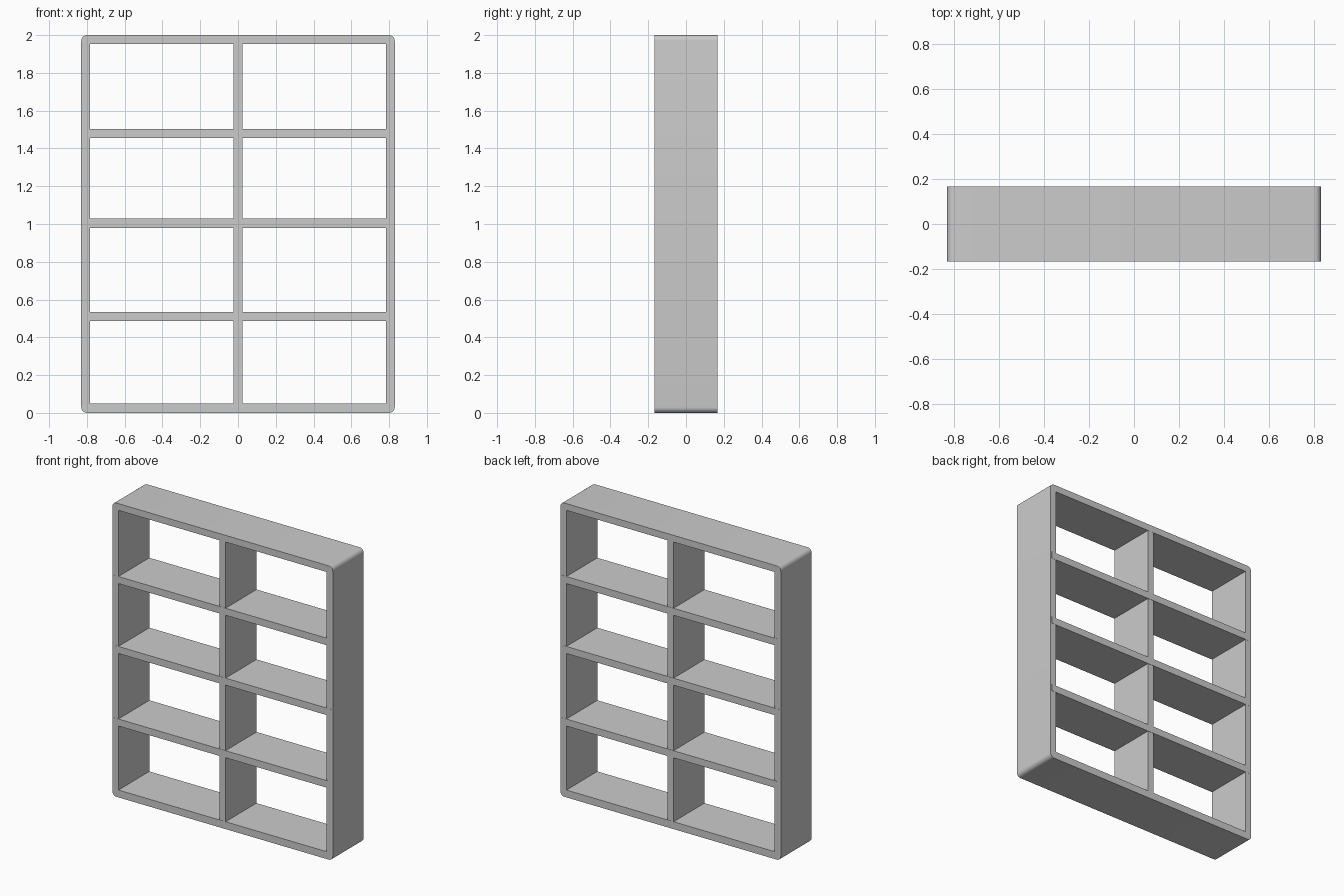
import bpy, bmesh
from math import sin, cos, pi, radians

if "Cube" in bpy.data.objects:
    bpy.data.objects.remove(bpy.data.objects["Cube"])

W, H, D = 0.83, 2.0, 0.166      # half width, height, half depth
T, R = 0.046, 0.03              # board thickness, corner radius


def box(name, x0, x1, y0, y1, z0, z1):
    bm = bmesh.new()
    bmesh.ops.create_cube(bm, size=1)
    for v in bm.verts:
        v.co = ((x0 + x1) / 2 + v.co.x * (x1 - x0),
                (y0 + y1) / 2 + v.co.y * (y1 - y0),
                (z0 + z1) / 2 + v.co.z * (z1 - z0))
    me = bpy.data.meshes.new(name)
    bm.to_mesh(me)
    bm.free()
    ob = bpy.data.objects.new(name, me)
    bpy.context.collection.objects.link(ob)
    return ob


# outer frame: rounded outside, square inside, extruded through the depth
outer = []
for i, (cx, cz) in enumerate([(W - R, H - R), (R - W, H - R), (R - W, R), (W - R, R)]):
    for k in range(7):
        a = i * pi / 2 + k * pi / 12
        outer.append((cx + R * cos(a), cz + R * sin(a)))
i, lo, hi = W - T, 0.05, H - T
inner = [(-i, lo), (-i, hi), (i, hi), (i, lo)]

curve = bpy.data.curves.new("outer_frame", "CURVE")
curve.dimensions = "2D"
curve.fill_mode = "BOTH"
curve.extrude = D
for pts in (outer, inner):
    sp = curve.splines.new("POLY")
    sp.points.add(len(pts) - 1)
    for p, (x, z) in zip(sp.points, pts):
        p.co = (x, z, 0, 1)
    sp.use_cyclic_u = True
frame = bpy.data.objects.new("outer_frame", curve)
frame.rotation_euler.x = radians(90)
bpy.context.collection.objects.link(frame)
bpy.context.view_layer.objects.active = frame
frame.select_set(True)
bpy.ops.object.convert(target="MESH")
bpy.ops.object.shade_smooth_by_angle(angle=radians(40))

# central upright
box("centre_divider", -0.023, 0.023, -D + 0.001, D - 0.001, 0.02, H - 0.02)

# three horizontal shelves
for n, z in enumerate((0.51, 1.004, 1.48), 1):
    box(f"shelf_{n}", -W + 0.01, W - 0.01, -D - 0.0005, D + 0.001, z - 0.024, z + 0.024)
